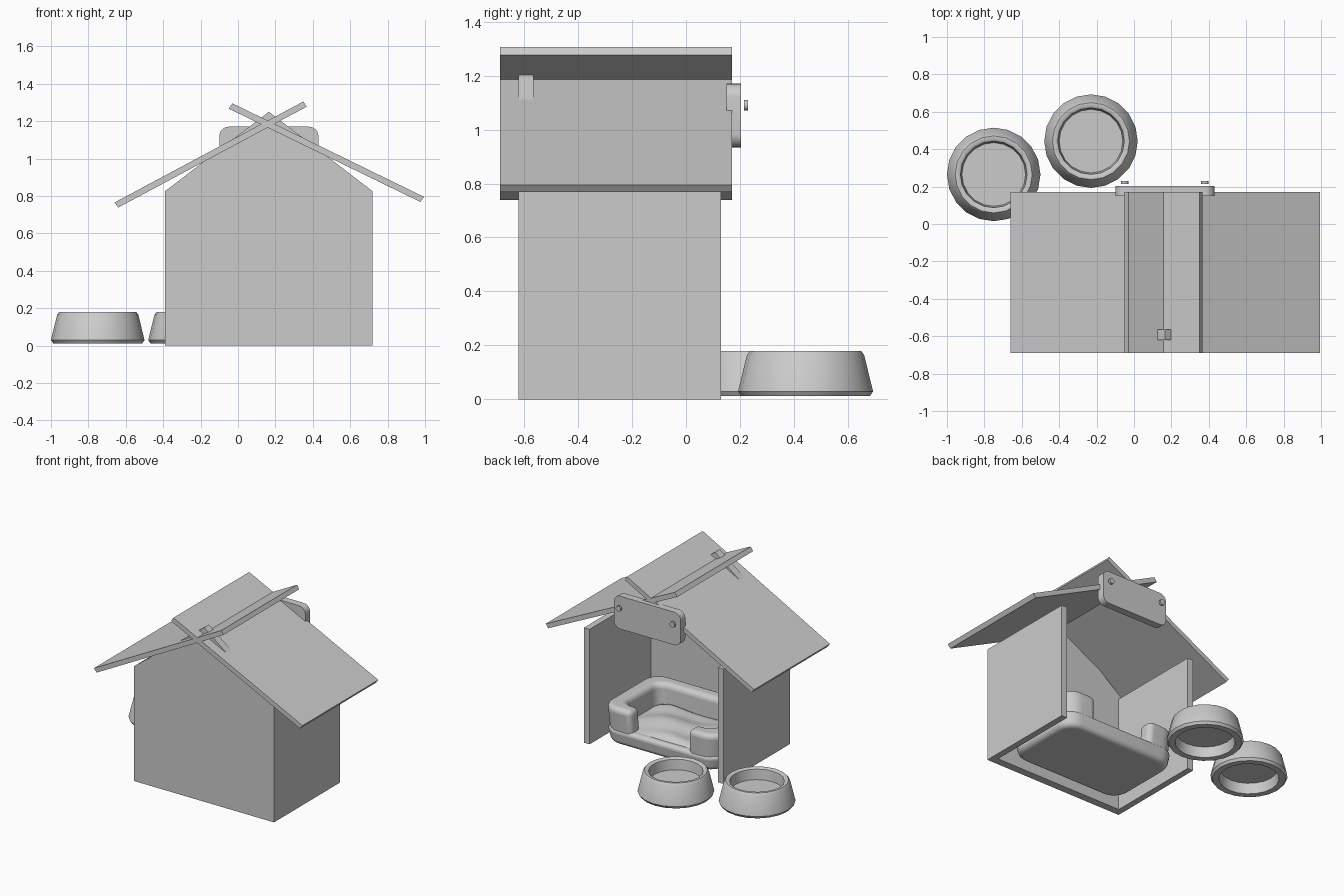
import bpy, bmesh, math
from mathutils import Vector

if "Cube" in bpy.data.objects:
    bpy.data.objects.remove(bpy.data.objects["Cube"])


def finish(name, bm, smooth=None, bevel=0, segments=3):
    bmesh.ops.recalc_face_normals(bm, faces=bm.faces)
    me = bpy.data.meshes.new(name)
    bm.to_mesh(me)
    bm.free()
    ob = bpy.data.objects.new(name, me)
    bpy.context.collection.objects.link(ob)
    if bevel:
        m = ob.modifiers.new("bevel", 'BEVEL')
        m.width, m.segments = bevel, segments
        m.limit_method, m.angle_limit = 'ANGLE', math.radians(50)
    if smooth:
        bpy.context.view_layer.objects.active = ob
        ob.select_set(True)
        bpy.ops.object.shade_smooth_by_angle(angle=math.radians(smooth))
        ob.select_set(False)
    return ob


def prism_y(name, pts, y0, y1, **kw):
    """Extrude an x-z outline along y."""
    bm = bmesh.new()
    a = [bm.verts.new((x, y0, z)) for x, z in pts]
    b = [bm.verts.new((x, y1, z)) for x, z in pts]
    bridge(bm, a, b)
    return finish(name, bm, **kw)


def bridge(bm, a, b):
    n = len(a)
    bm.faces.new(a)
    bm.faces.new(b[::-1])
    for i in range(n):
        bm.faces.new((a[i], a[(i + 1) % n], b[(i + 1) % n], b[i]))


def rounded_rect(cx, cy, hw, hh, r, n=6):
    pts = []
    for k, (sx, sy) in enumerate([(1, 1), (-1, 1), (-1, -1), (1, -1)]):
        for i in range(n + 1):
            t = (k + i / n) * math.pi / 2
            pts.append((cx + sx * (hw - r) + r * math.cos(t),
                        cy + sy * (hh - r) + r * math.sin(t)))
    return pts


def box(name, x0, x1, y0, y1, z0, z1):
    return prism_y(name, [(x0, z0), (x1, z0), (x1, z1), (x0, z1)], y0, y1)


def bed_prism(name, pts, z0, z1, taper, bevel):
    """Extrude a plan outline upward with a slightly narrower foot."""
    bm = bmesh.new()
    c = Vector((BX, BY))
    foot = [c + (Vector(p) - c) * taper for p in pts]
    a = [bm.verts.new((p.x, p.y, z0)) for p in foot]
    b = [bm.verts.new((x, y, z1)) for x, y in pts]
    bridge(bm, a, b)
    return finish(name, bm, smooth=60, bevel=bevel, segments=5)


# House walls: gabled end wall and two sides, open toward +y
prism_y("gable_wall", [(-0.39, 0), (0.72, 0), (0.72, 0.825), (0.165, 1.25), (-0.39, 0.825)], -0.62, -0.565)
box("left_wall", -0.39, -0.345, -0.565, 0.13, 0, 0.825)
box("right_wall", 0.675, 0.72, -0.565, 0.13, 0, 0.825)

# Two crossing roof boards
prism_y("roof_left", [(-0.66, 0.765), (-0.64, 0.738), (0.367, 1.277), (0.35, 1.305)], -0.69, 0.17)
prism_y("roof_right", [(-0.03, 1.295), (-0.05, 1.267), (0.975, 0.768), (0.995, 0.795)], -0.69, 0.17)

# Blank sign plate with two bolt heads
prism_y("sign_plate", rounded_rect(0.165, 1.052, 0.265, 0.118, 0.05), 0.15, 0.203, smooth=30)
for side, x in (("left", -0.05), ("right", 0.378)):
    ring = [(x + 0.02 * math.cos(i * math.pi / 6), 1.09 + 0.02 * math.sin(i * math.pi / 6)) for i in range(12)]
    prism_y("sign_bolt_" + side, ring, 0.215, 0.23, smooth=40)

# Pet bed: low base, C-shaped bolster open at the front, rumpled cushion
BX, BY, HW, HH = 0.16, -0.225, 0.465, 0.305
outer = rounded_rect(BX, BY, HW, HH, 0.12)
bed_prism("bed_base", outer, 0.02, 0.13, 0.95, 0.03)
GAP, T = 0.23, 0.11
n = 7
right, left, rest = outer[:n], outer[n:2 * n], outer[2 * n:]
inner_y = BY + HH - T
c_shape = ([(BX - GAP, BY + HH)] + left + rest + right + [(BX + GAP, BY + HH), (BX + GAP, inner_y)])
inner = rounded_rect(BX, BY, HW - T, HH - T, 0.07)
c_shape += inner[:n][::-1] + inner[3 * n:][::-1] + inner[2 * n:3 * n][::-1] + inner[n:2 * n][::-1]
c_shape += [(BX - GAP, inner_y)]
bed_prism("bed_bolster", c_shape, 0.022, 0.285, 0.95, 0.035)

bm = bmesh.new()
bmesh.ops.create_grid(bm, x_segments=28, y_segments=20, size=1)
for v in bm.verts:
    u, w = v.co.x, v.co.y
    edge = (1 - u ** 6) * (1 - w ** 6)
    wave = 0.012 * math.sin(5 * u + 2 * w) + 0.01 * math.cos(6 * w - 2 * u)
    v.co = (BX + u * 0.37, BY + 0.03 + w * 0.245, 0.115 + edge * (0.045 + wave))
finish("bed_cushion", bm, smooth=60)

# Two feeding bowls, lathed with a hollow foot
profile = [(0, 0.085), (0.185, 0.085), (0.195, 0.012), (0.238, 0.012), (0.25, 0.03), (0.217, 0.165),
           (0.206, 0.179), (0.19, 0.18), (0.178, 0.172), (0.17, 0.10), (0, 0.10)]
for name, cx, cy in (("bowl_left", -0.75, 0.265), ("bowl_right", -0.23, 0.443)):
    bm = bmesh.new()
    vs = [bm.verts.new((r, 0, z)) for r, z in profile]
    es = [bm.edges.new(p) for p in zip(vs, vs[1:])]
    bmesh.ops.spin(bm, geom=vs + es, cent=(0, 0, 0), axis=(0, 0, 1), angle=math.tau, steps=20)
    bmesh.ops.remove_doubles(bm, verts=bm.verts, dist=1e-4)
    ob = finish(name, bm, smooth=40)
    ob.location = (cx, cy, 0)
